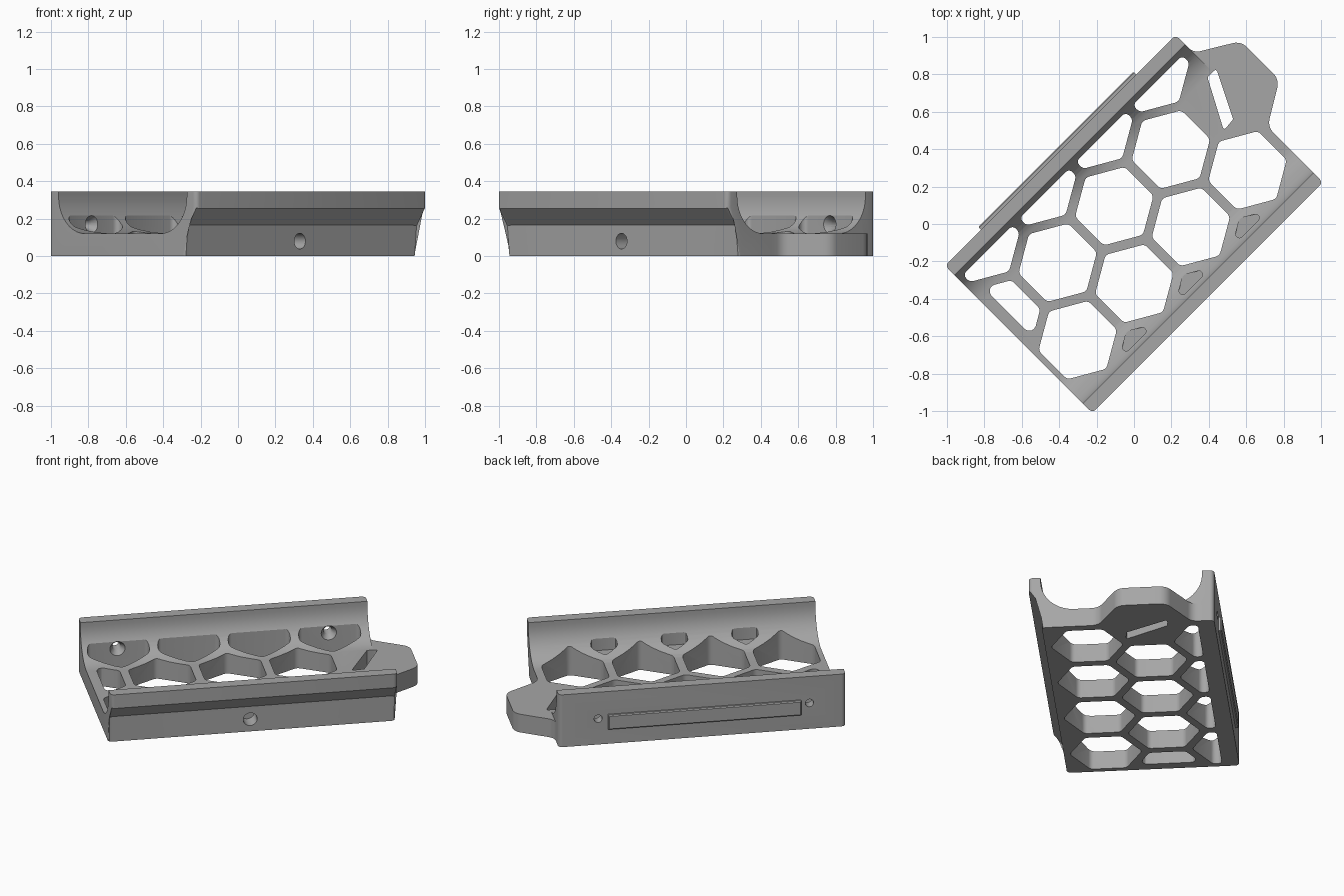
import bpy, bmesh, math
from mathutils import Vector, Matrix

if "Cube" in bpy.data.objects:
    bpy.data.objects.remove(bpy.data.objects["Cube"])

TURN = Matrix.Rotation(math.radians(45), 4, "Z")
LENGTH, WIDTH, TOP, FLOOR = 0.872, 0.557, 0.345, 0.12

grey = bpy.data.materials.new("plain grey")
grey.use_nodes = True
grey.diffuse_color = (0.38, 0.38, 0.38, 1)
grey.node_tree.nodes["Principled BSDF"].inputs["Base Color"].default_value = grey.diffuse_color


def to_object(name, bm):
    bmesh.ops.recalc_face_normals(bm, faces=bm.faces)
    mesh = bpy.data.meshes.new(name)
    bm.to_mesh(mesh)
    bm.free()
    mesh.materials.append(grey)
    ob = bpy.data.objects.new(name, mesh)
    bpy.context.collection.objects.link(ob)
    return ob


def prism(bm, pts, lo, hi, place):
    """Extrude a flat outline from lo to hi; place maps (a, b, depth) to 3D."""
    low = [bm.verts.new(place(a, b, lo)) for a, b in pts]
    high = [bm.verts.new(place(a, b, hi)) for a, b in pts]
    bm.faces.new(low)
    bm.faces.new(high)
    for i in range(len(pts)):
        j = (i + 1) % len(pts)
        bm.faces.new((low[i], low[j], high[j], high[i]))


def upright(a, b, d):
    return (a, b, d)


def lengthwise(a, b, d):
    return (d, a, b)


def rounded(pts, radius, steps=4):
    """Round every convex or concave corner of an outline."""
    out = []
    for i, p in enumerate(pts):
        p = Vector(p)
        to_a = Vector(pts[i - 1]) - p
        to_b = Vector(pts[(i + 1) % len(pts)]) - p
        half = to_a.angle(to_b) / 2
        reach = min(radius / math.tan(half), 0.48 * to_a.length, 0.48 * to_b.length)
        r = reach * math.tan(half)
        a, b = to_a.normalized(), to_b.normalized()
        centre = p + (a + b).normalized() * (r / math.sin(half))
        start, end = p + a * reach - centre, p + b * reach - centre
        sweep = start.angle_signed(end)
        for k in range(steps + 1):
            t = -sweep * k / steps
            c, s = math.cos(t), math.sin(t)
            out.append((centre.x + start.x * c - start.y * s,
                        centre.y + start.x * s + start.y * c))
    return out


def clip(pts, axis, limit, sign):
    """Keep the part of an outline where sign * (coordinate - limit) <= 0."""
    out = []
    for i, q in enumerate(pts):
        p = pts[i - 1]
        dp, dq = sign * (p[axis] - limit), sign * (q[axis] - limit)
        if dp * dq < 0:
            out.append(tuple(Vector(p).lerp(Vector(q), dp / (dp - dq))))
        if dq <= 0:
            out.append(q)
    return out


def hexagon(u, w, r=0.217):
    return [(u + r * math.sin(k * math.pi / 3), w + r * math.cos(k * math.pi / 3))
            for k in range(6)]


def boolean(target, tool, operation):
    mod = target.modifiers.new(operation, "BOOLEAN")
    mod.operation, mod.object, mod.solver = operation, tool, "EXACT"
    bpy.context.view_layer.objects.active = target
    bpy.ops.object.modifier_apply(modifier=mod.name)
    bpy.data.objects.remove(tool)


# Cradle: a trough profile with an overhanging rail on one side
R, INNER = 0.2, 0.485
arc = [(math.cos(math.radians(t)) * R, math.sin(math.radians(t)) * R)
       for t in range(0, 91, 9)]
profile = [(-0.478, 0), (WIDTH, 0), (WIDTH, TOP), (INNER, TOP)]
profile += [(INNER - R + c, FLOOR + R - s) for c, s in arc]
profile += [(R - INNER - c, FLOOR + R - s) for c, s in reversed(arc)]
profile += [(-INNER, TOP), (-WIDTH, TOP), (-WIDTH, 0.255), (-0.478, 0.165)]
bm = bmesh.new()
prism(bm, profile, -LENGTH, LENGTH, lengthwise)
corners = []
for e in bm.edges:
    a, b = (v.co for v in e.verts)
    if abs(a.x - b.x) < 1e-4 and abs(a.z - b.z) > 0.06 and max(abs(a.y), abs(b.y)) > 0.47:
        corners.append(e)
bmesh.ops.bevel(bm, geom=corners, offset=0.025, segments=4, profile=0.5, affect="EDGES")
cradle = to_object("cradle", bm)

# Rounded end tab, level with the floor
outer = [(0.7, -0.3), (LENGTH, -0.3), (LENGTH, -0.138), (1.096, -0.003),
         (1.096, 0.287), (LENGTH, 0.422), (LENGTH, 0.5), (0.7, 0.5)]
bm = bmesh.new()
prism(bm, rounded(outer, 0.08, 6), 0, FLOOR, upright)
boolean(cradle, to_object("end_tab", bm), "UNION")

# Honeycomb openings in the floor, running up into the back wall
PITCH = 0.428
bm = bmesh.new()
cells = [hexagon(-0.007 + PITCH * k, 0.142) for k in (-1, 0, 1)]
cells.append(clip(hexagon(-0.007 - 2 * PITCH, 0.142), 0, -0.81, -1))
for k in (-1.5, -0.5, 0.5, 1.5):
    u = -0.01 + PITCH * k
    cells.append(hexagon(u, -0.226))
    cells.append(clip(hexagon(u, 0.51), 1, 0.455, 1))
for cell in cells:
    prism(bm, rounded(cell, 0.035), -0.1, 0.5, upright)
# Blind pockets in the rail side
for k in (-1, 0, 1):
    pocket = clip(hexagon(-0.007 + PITCH * k, -0.595), 1, -0.457, -1)
    prism(bm, rounded(pocket, 0.025), 0.14, 0.5, upright)
# Plain slot through the tab
slot = [(0.832, 0.276), (0.898, 0.276), (0.771, 0.021), (0.693, 0.014)]
prism(bm, rounded(slot, 0.008, 2), -0.1, 0.5, upright)
boolean(cradle, to_object("openings", bm), "DIFFERENCE")


def bore(bm, u, w, z, depth, r1, r2):
    spot = Matrix.Translation((u, w, z)) @ Matrix.Rotation(-math.pi / 2, 4, "X")
    bmesh.ops.create_cone(bm, cap_ends=True, segments=32, radius1=r1, radius2=r2,
                          depth=depth, matrix=spot)


# Screw holes in the back wall, then their countersinks with the rail-side bore
for drill in ("screw_holes", "countersinks"):
    bm = bmesh.new()
    for u in (-0.652, 0.632):
        if drill == "screw_holes":
            bore(bm, u, 0.52, 0.17, 0.24, 0.025, 0.025)
        else:
            bore(bm, u, 0.47, 0.17, 0.05, 0.052, 0.024)
    if drill == "countersinks":
        bore(bm, -0.01, -0.45, 0.08, 0.14, 0.042, 0.042)
    boolean(cradle, to_object(drill, bm), "DIFFERENCE")

# Raised bar on the outer back wall
bm = bmesh.new()
bar = [(-0.6, 0.1), (0.573, 0.1), (0.573, 0.195), (-0.6, 0.195)]
prism(bm, bar, WIDTH - 0.01, WIDTH + 0.02, lambda a, b, d: (a, d, b))
front = [e for e in bm.edges if all(v.co.y > WIDTH for v in e.verts)]
bmesh.ops.bevel(bm, geom=front, offset=0.006, segments=1, affect="EDGES")
back_bar = to_object("back_bar", bm)

# Turn to the diagonal and shade
for ob in (cradle, back_bar):
    ob.data.transform(TURN)
    bpy.ops.object.select_all(action="DESELECT")
    ob.select_set(True)
    bpy.context.view_layer.objects.active = ob
    bpy.ops.object.shade_smooth_by_angle(angle=math.radians(30))
